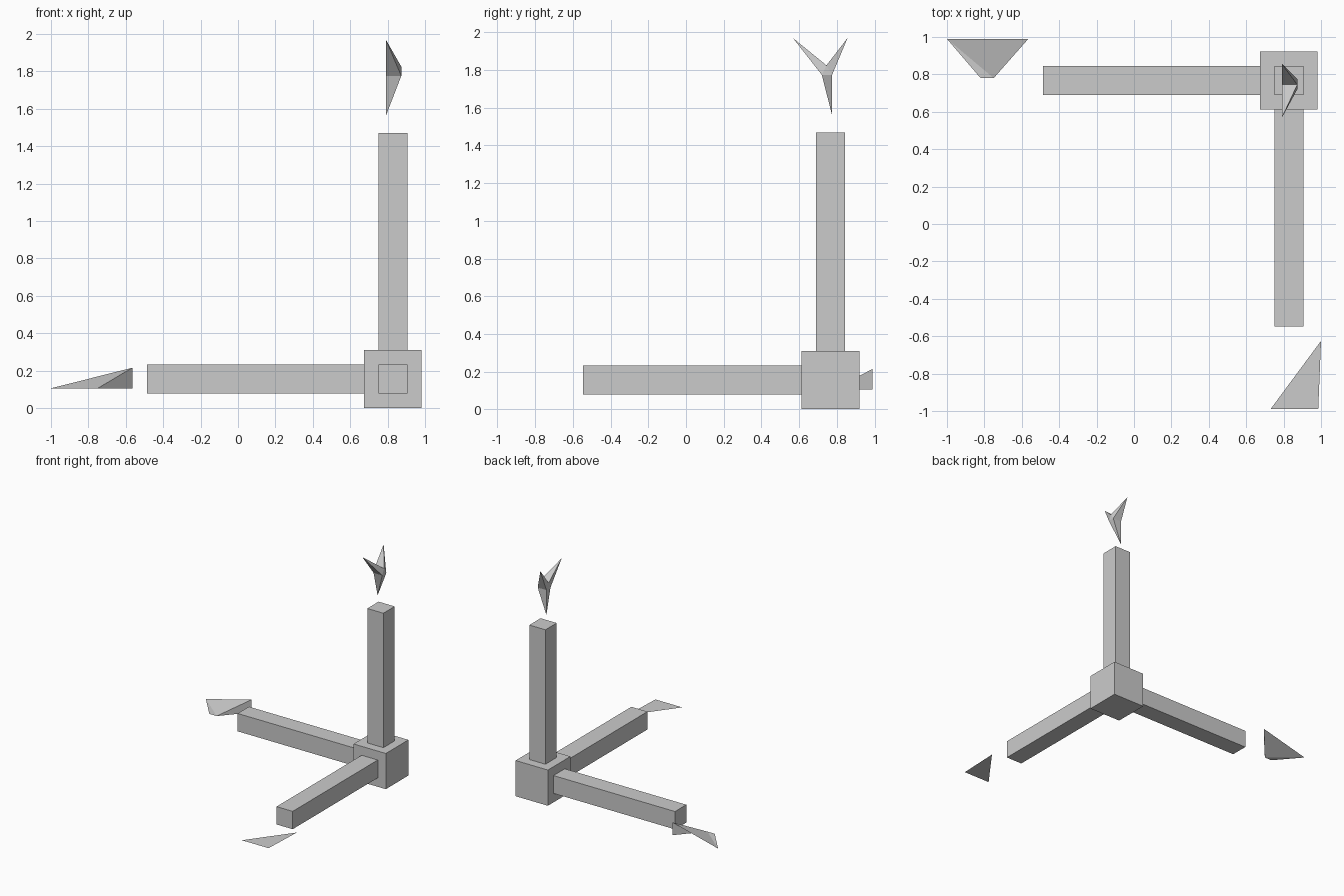
import bpy
from mathutils import Vector

if "Cube" in bpy.data.objects:
    bpy.data.objects.remove(bpy.data.objects["Cube"])

HUB = Vector((0.828, 0.767, 0.155))   # centre of the corner block
HUB_HALF = 0.154
ARM_HALF = 0.077
ARM_LEN = 1.16


def mesh_object(name, verts, faces):
    mesh = bpy.data.meshes.new(name)
    mesh.from_pydata(verts, [], faces)
    mesh.update()
    obj = bpy.data.objects.new(name, mesh)
    bpy.context.collection.objects.link(obj)
    return obj


def box(name, centre, size):
    bpy.ops.mesh.primitive_cube_add(size=1, location=centre)
    obj = bpy.context.object
    obj.name = name
    obj.scale = size
    bpy.ops.object.transform_apply(location=False, rotation=False, scale=True)
    return obj


# Corner block
box("corner_block", HUB, [HUB_HALF * 2] * 3)

# Three square arms growing from the faces of the block
for name, axis, sign in (("left_arm", 0, -1), ("front_arm", 1, -1), ("upright_arm", 2, 1)):
    centre = HUB.copy()
    centre[axis] += sign * (HUB_HALF + ARM_LEN / 2)
    size = [ARM_HALF * 2] * 3
    size[axis] = ARM_LEN
    box(name, centre, size)

# Folded open facet beyond the left arm
mesh_object("left_marker",
            [(-1, 0.99, 0.105), (-0.82, 0.78, 0.105), (-0.75, 0.78, 0.105),
             (-0.565, 0.99, 0.215), (-0.565, 0.99, 0.105)],
            [(0, 1, 2), (0, 2, 3), (2, 4, 3)])

# Flat triangle beyond the front arm
mesh_object("front_marker",
            [(0.73, -0.99, 0.105), (0.985, -0.99, 0.105), (1, -0.625, 0.105)],
            [(0, 1, 2)])

# Three-pointed star above the upright: flat back, raised middle, sharp tips
BACK, RAISED = 0.79, 0.873
tips = [(0.567, 1.97), (0.775, 1.56), (0.857, 1.97)]
inner = [(0.745, 1.825), (0.72, 1.775), (0.775, 1.775)]
verts = [(BACK, *p) for p in tips] + [(RAISED, *p) for p in inner] + [(BACK, *p) for p in inner]
faces = [(3, 4, 5), (8, 7, 6)]
for t in range(3):
    a, b = t, (t + 1) % 3      # inner corners either side of this tip
    faces += [(t, 3 + b, 3 + a), (t, 6 + a, 6 + b),
              (t, 3 + a, 6 + a), (t, 6 + b, 3 + b)]
mesh_object("top_marker", verts, faces)
